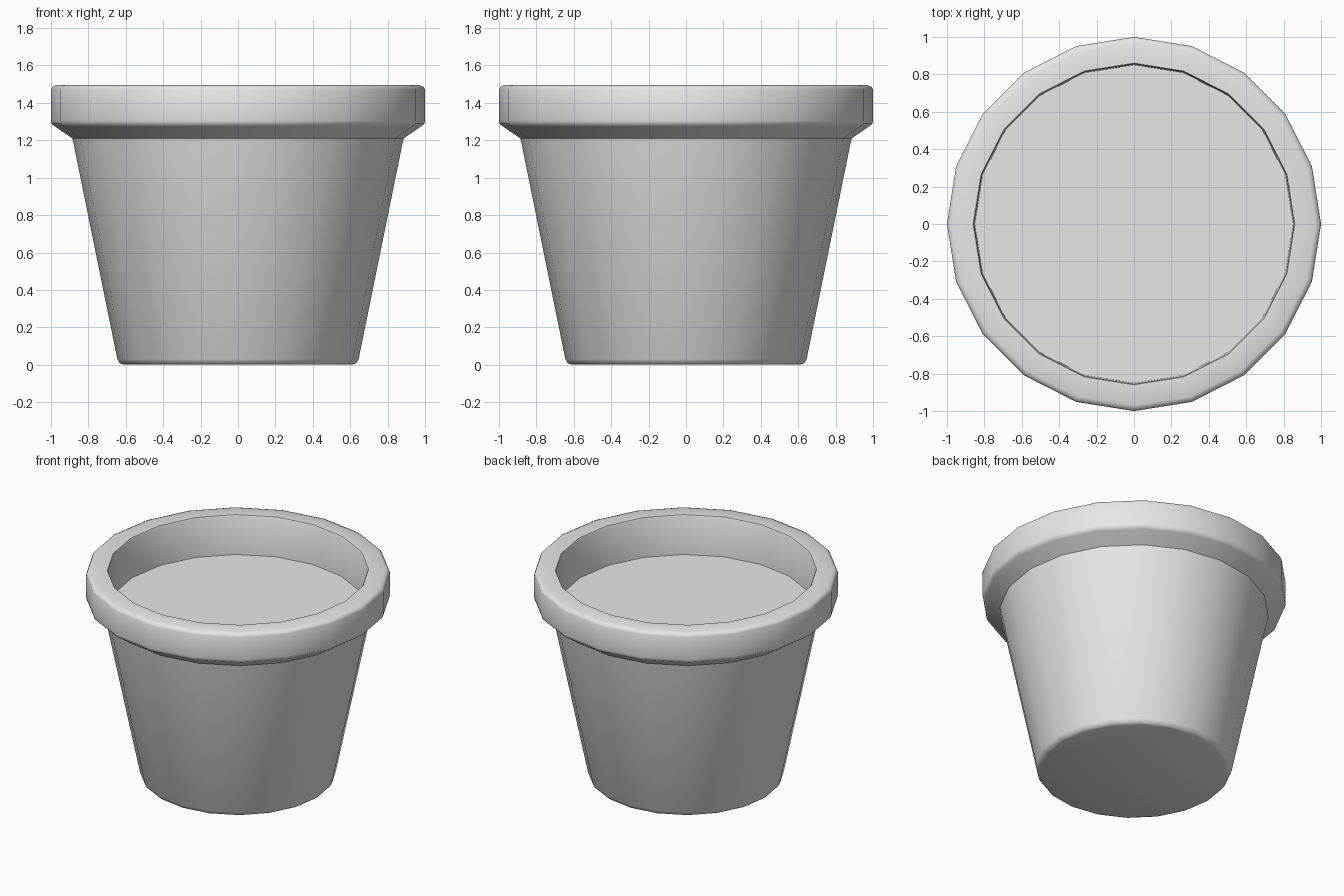
import bpy
import bmesh
from math import cos, sin, radians, tau

SIDES = 20

default = bpy.data.objects.get("Cube")
if default:
    bpy.data.objects.remove(default, do_unlink=True)

# Single plain grey material
grey = bpy.data.materials.new("plain_grey")
grey.use_nodes = True
colour = (0.8, 0.8, 0.8, 1)
grey.diffuse_color = colour
grey.node_tree.nodes["Principled BSDF"].inputs["Base Color"].default_value = colour


def lathe(name, profile, cap_start=False, cap_end=False):
    """Turn a (radius, height) profile around the z axis."""
    bm = bmesh.new()
    rings = [[bm.verts.new((r * cos(tau * i / SIDES), r * sin(tau * i / SIDES), z))
              for i in range(SIDES)] for r, z in profile]
    for low, high in zip(rings, rings[1:]):
        for i in range(SIDES):
            j = (i + 1) % SIDES
            bm.faces.new((low[i], low[j], high[j], high[i]))
    if cap_start:
        bm.faces.new(rings[0][::-1])
    if cap_end:
        bm.faces.new(rings[-1])
    mesh = bpy.data.meshes.new(name)
    bm.to_mesh(mesh)
    bm.free()
    mesh.materials.append(grey)
    obj = bpy.data.objects.new(name, mesh)
    bpy.context.collection.objects.link(obj)
    bpy.ops.object.select_all(action="DESELECT")
    obj.select_set(True)
    bpy.context.view_layer.objects.active = obj
    bpy.ops.object.shade_smooth_by_angle(angle=radians(46))
    return obj


# Tapered body with a softened foot
lathe("pot_body", [(0.61, 0), (0.632, 0.008), (0.645, 0.03), (0.885, 1.21)],
      cap_start=True)

# Overhanging lip: sloped underside, rounded corners, inner wall
lathe("pot_lip", [(0.885, 1.21), (0.98, 1.275), (0.996, 1.287), (1, 1.305),
                  (1, 1.47), (0.992, 1.486), (0.97, 1.495),
                  (0.86, 1.495), (0.855, 1.485), (0.85, 1.21)])

# Flat soil filling the pot up to the underside of the lip
lathe("soil", [(0.85, 1.18), (0.85, 1.21)], cap_end=True)
